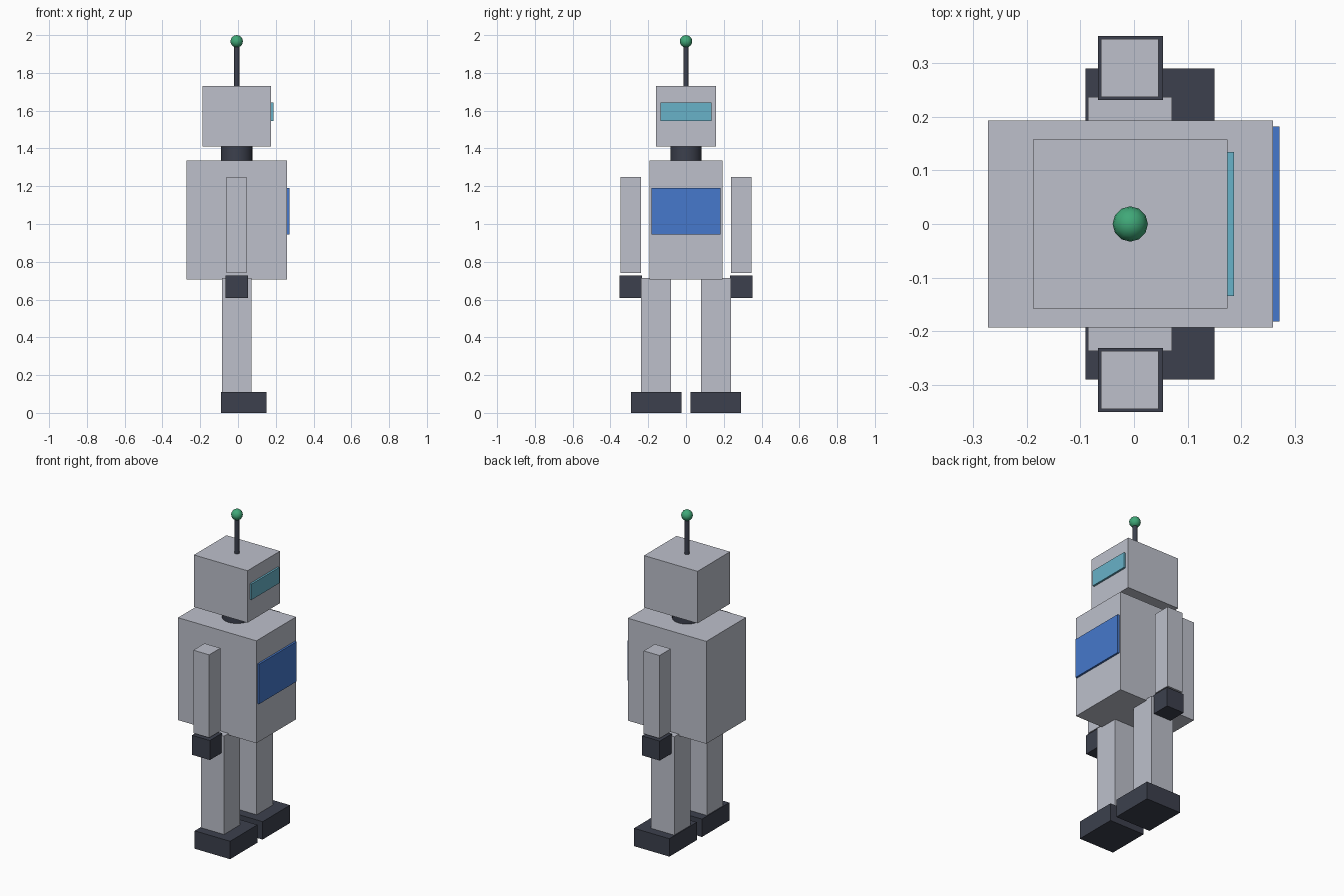
import bpy
import math

cube = bpy.data.objects.get("Cube")
if cube:
    bpy.data.objects.remove(cube, do_unlink=True)


def make_material(name, r, g, b):
    mat = bpy.data.materials.new(name)
    mat.use_nodes = True
    mat.diffuse_color = (r, g, b, 1)
    for node in mat.node_tree.nodes:
        if node.type == "BSDF_PRINCIPLED":
            node.inputs["Base Color"].default_value = (r, g, b, 1)
    return mat


grey = make_material("light grey", 0.51, 0.53, 0.60)
dark = make_material("dark slate", 0.045, 0.051, 0.074)
blue = make_material("panel blue", 0.061, 0.188, 0.604)
teal = make_material("visor teal", 0.138, 0.445, 0.578)
green = make_material("beacon green", 0.051, 0.392, 0.188)

AXIS_X = -0.007  # shared centre line of neck, antenna and limbs


def finish(name, mat, smooth=False):
    obj = bpy.context.object
    obj.name = obj.data.name = name
    obj.data.materials.append(mat)
    if smooth:
        bpy.ops.object.shade_smooth_by_angle(angle=math.radians(40))
    return obj


def box(name, mat, x, y, z):
    """Box spanning the given (low, high) range on each axis."""
    spans = (x, y, z)
    bpy.ops.mesh.primitive_cube_add(size=1, location=[(a + b) / 2 for a, b in spans])
    bpy.context.object.scale = [b - a for a, b in spans]
    bpy.ops.object.transform_apply(location=False, rotation=False, scale=True)
    return finish(name, mat)


def rod(name, mat, radius, low, high, sides):
    bpy.ops.mesh.primitive_cylinder_add(
        vertices=sides, radius=radius, depth=high - low,
        location=(AXIS_X, 0, (low + high) / 2))
    return finish(name, mat, smooth=True)


# Torso and chest panel
box("torso", grey, (-0.273, 0.26), (-0.193, 0.193), (0.705, 1.335))
box("chest_panel", blue, (0.26, 0.272), (-0.182, 0.182), (0.945, 1.19))

# Neck, head and visor
rod("neck", dark, 0.083, 1.335, 1.41, 24)
box("head", grey, (-0.189, 0.175), (-0.158, 0.158), (1.41, 1.73))
box("visor", teal, (0.175, 0.187), (-0.135, 0.135), (1.545, 1.642))

# Antenna with beacon
rod("antenna", dark, 0.014, 1.73, 1.95, 12)
bpy.ops.mesh.primitive_uv_sphere_add(
    segments=12, ring_count=8, radius=0.033, location=(AXIS_X, 0, 1.967))
finish("antenna_beacon", green, smooth=True)

# Limbs: the same four boxes on each side
limbs = [
    ("arm", grey, (-0.062, 0.046), (0.237, 0.346), (0.74, 1.25)),
    ("hand", dark, (-0.067, 0.054), (0.232, 0.351), (0.607, 0.727)),
    ("leg", grey, (-0.086, 0.071), (0.08, 0.237), (0.11, 0.715)),
    ("foot", dark, (-0.091, 0.15), (0.025, 0.291), (0, 0.11)),
]
for side, sign in (("left", 1), ("right", -1)):
    for part, mat, x, y, z in limbs:
        box(f"{side}_{part}", mat, x, sorted(sign * v for v in y), z)
